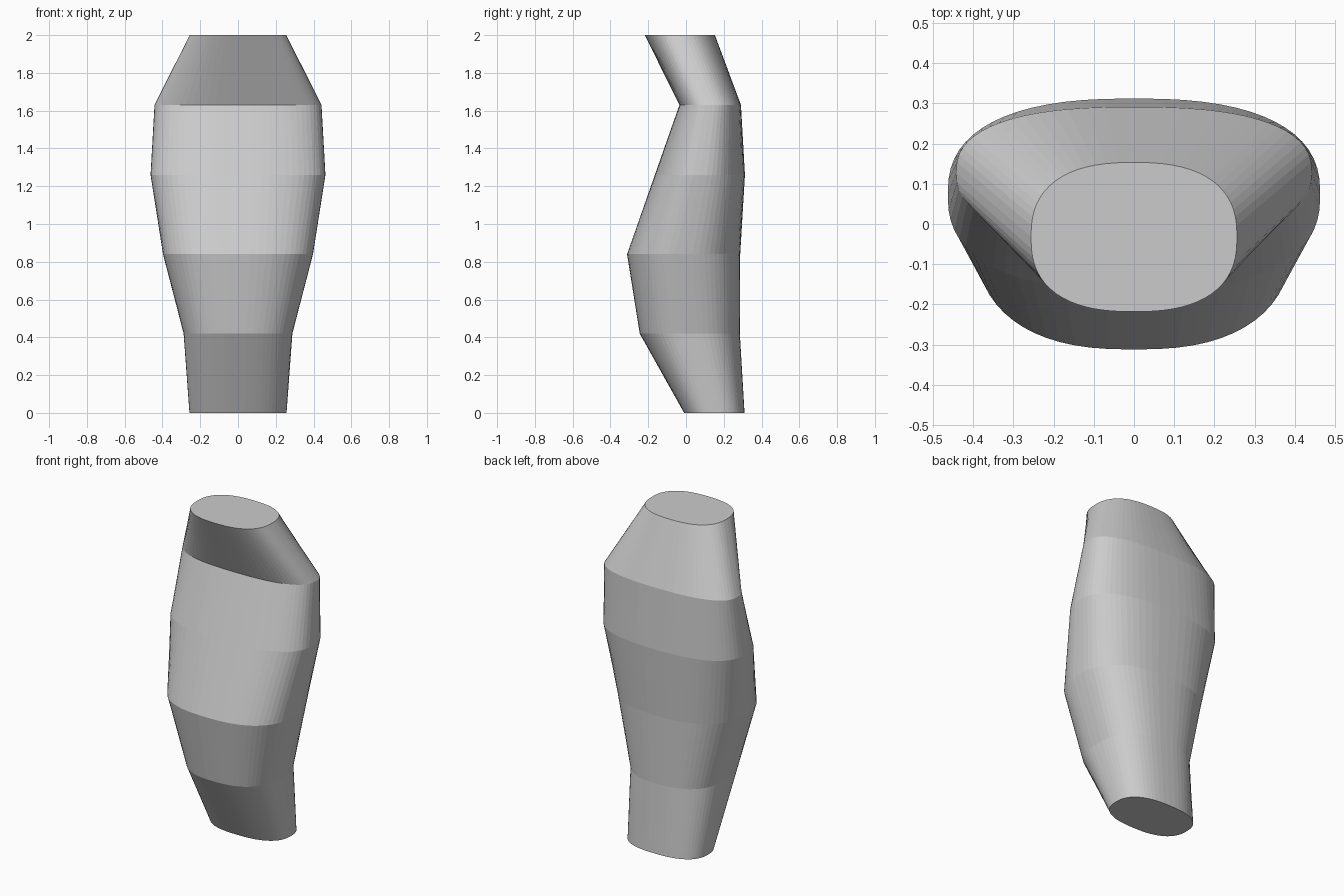
import bpy, bmesh, math

if "Cube" in bpy.data.objects:
    bpy.data.objects.remove(bpy.data.objects["Cube"])

# Cross-sections: height, half width, front y, back y
SECTIONS = [
    (0.00, 0.257, -0.010, 0.310),
    (0.42, 0.288, -0.245, 0.285),
    (0.84, 0.397, -0.312, 0.287),
    (1.26, 0.463, -0.165, 0.312),
    (1.63, 0.442, -0.035, 0.291),
    (2.00, 0.256, -0.218, 0.153),
]
SIDES = 64
POWER = 2.5  # squareness of the rounded outline


def curve(v):
    return math.copysign(abs(v) ** (2 / POWER), v) if abs(v) > 1e-9 else 0.0


def ring(bm, z, half, front, back):
    mid, depth = (front + back) / 2, (back - front) / 2
    angles = [2 * math.pi * i / SIDES for i in range(SIDES)]
    return [bm.verts.new((half * curve(math.cos(a)), mid + depth * curve(math.sin(a)), z))
            for a in angles]


# Lofted body with capped ends
bm = bmesh.new()
rings = [ring(bm, *s) for s in SECTIONS]
for low, high in zip(rings, rings[1:]):
    for i in range(SIDES):
        j = (i + 1) % SIDES
        bm.faces.new((low[i], low[j], high[j], high[i]))
bm.faces.new(rings[0][::-1])
bm.faces.new(rings[-1])
bmesh.ops.recalc_face_normals(bm, faces=bm.faces)

mesh = bpy.data.meshes.new("lofted_body")
bm.to_mesh(mesh)
bm.free()
body = bpy.data.objects.new("lofted_body", mesh)
bpy.context.collection.objects.link(body)
